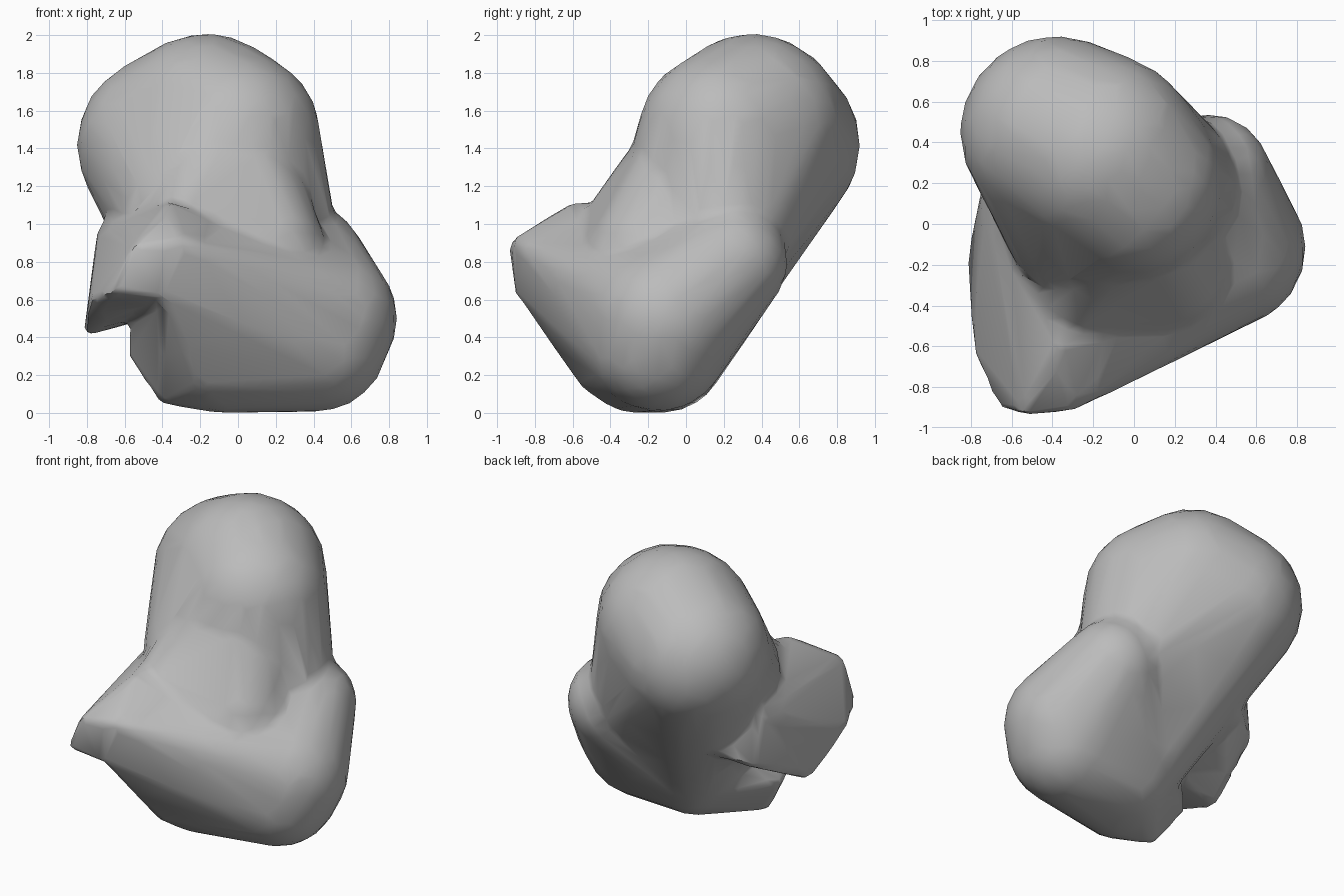
import bpy, bmesh
from mathutils import Matrix

cube = bpy.data.objects.get("Cube")
if cube:
    bpy.data.objects.remove(cube, do_unlink=True)

stone = bpy.data.materials.new("stone grey")
stone.use_nodes = True
grey = (0.5, 0.5, 0.5, 1)
stone.diffuse_color = grey
stone.node_tree.nodes["Principled BSDF"].inputs["Base Color"].default_value = grey


def add_hull(target, balls=(), points=()):
    """Add a convex lump wrapped around balls (x, y, z, radius) and corner points."""
    bm = bmesh.new()
    for x, y, z, r in balls:
        bmesh.ops.create_icosphere(bm, subdivisions=3, radius=r,
                                   matrix=Matrix.Translation((x, y, z)))
    for p in points:
        bm.verts.new(p)
    out = bmesh.ops.convex_hull(bm, input=bm.verts[:], use_existing_faces=False)
    keep = {g for g in out["geom"] if isinstance(g, bmesh.types.BMFace)}
    bmesh.ops.delete(bm, geom=[f for f in bm.faces if f not in keep], context="FACES")
    bmesh.ops.delete(bm, geom=[v for v in bm.verts if not v.link_faces], context="VERTS")
    bmesh.ops.recalc_face_normals(bm, faces=bm.faces[:])
    lump = bpy.data.meshes.new("lump")
    bm.to_mesh(lump)
    bm.free()
    target.from_mesh(lump)
    bpy.data.meshes.remove(lump)


rock = bmesh.new()

# Leaning upper lobe, long from left back to right front, and its neck
add_hull(rock, balls=[
    (-0.38, 0.45, 1.42, 0.475), (-0.02, 0.2, 1.46, 0.46), (-0.17, 0.35, 1.52, 0.49),
    (-0.28, 0.0, 1.1, 0.36), (0.22, 0.19, 0.85, 0.32), (0, -0.14, 0.33, 0.33)])

# Sloping shoulder between the neck and the spout
add_hull(rock, balls=[
    (-0.06, 0.1, 1.4, 0.33), (-0.3, -0.36, 0.97, 0.2), (0.15, -0.2, 0.85, 0.32)])

# Broad base with the round side lobe and the belly under the spout
add_hull(rock, balls=[
    (0.46, -0.12, 0.5, 0.385), (0.42, -0.15, 0.38, 0.375), (0.37, 0.24, 0.8, 0.3),
    (0, -0.12, 0.33, 0.33), (-0.1, -0.28, 0.26, 0.26)], points=[
    (-0.3, -0.92, 0.91), (-0.4, -0.9, 0.63), (-0.26, -0.7, 0.4), (-0.2, -0.56, 0.14),
    (-0.42, -0.3, 0.05), (-0.59, -0.2, 0.31), (-0.57, -0.4, 0.52)])

# Blunt spout and the overhanging side wall
add_hull(rock, points=[
    (-0.82, -0.18, 0.4), (-0.57, -0.4, 0.5), (-0.72, 0.28, 0.63), (-0.5, 0.43, 0.73),
    (-0.79, -0.63, 0.59), (-0.67, -0.9, 0.64), (-0.4, -0.9, 0.62), (-0.55, -0.94, 0.89),
    (-0.3, -0.92, 0.92), (-0.74, 0.22, 1), (-0.36, -0.58, 1.13), (-0.1, -0.55, 1),
    (-0.1, 0, 0.6)])

mesh = bpy.data.meshes.new("boulder")
rock.to_mesh(mesh)
rock.free()
boulder = bpy.data.objects.new("boulder", mesh)
bpy.context.collection.objects.link(boulder)

# Fuse the lumps, soften the joins and reduce to facets
remesh = boulder.modifiers.new("fuse", "REMESH")
remesh.mode = "VOXEL"
remesh.voxel_size = 0.025
soften = boulder.modifiers.new("soften", "SMOOTH")
soften.factor = 0.5
soften.iterations = 12
reduce = boulder.modifiers.new("facets", "DECIMATE")
reduce.ratio = 0.03

bpy.context.view_layer.update()
graph = bpy.context.evaluated_depsgraph_get()
final = bpy.data.meshes.new_from_object(boulder.evaluated_get(graph))
boulder.modifiers.clear()
boulder.data = final
final.materials.clear()
final.materials.append(stone)

# Smooth shading that keeps the broken rims crisp
bpy.ops.object.select_all(action="DESELECT")
boulder.select_set(True)
bpy.context.view_layer.objects.active = boulder
bpy.ops.object.shade_smooth_by_angle(angle=0.6)
